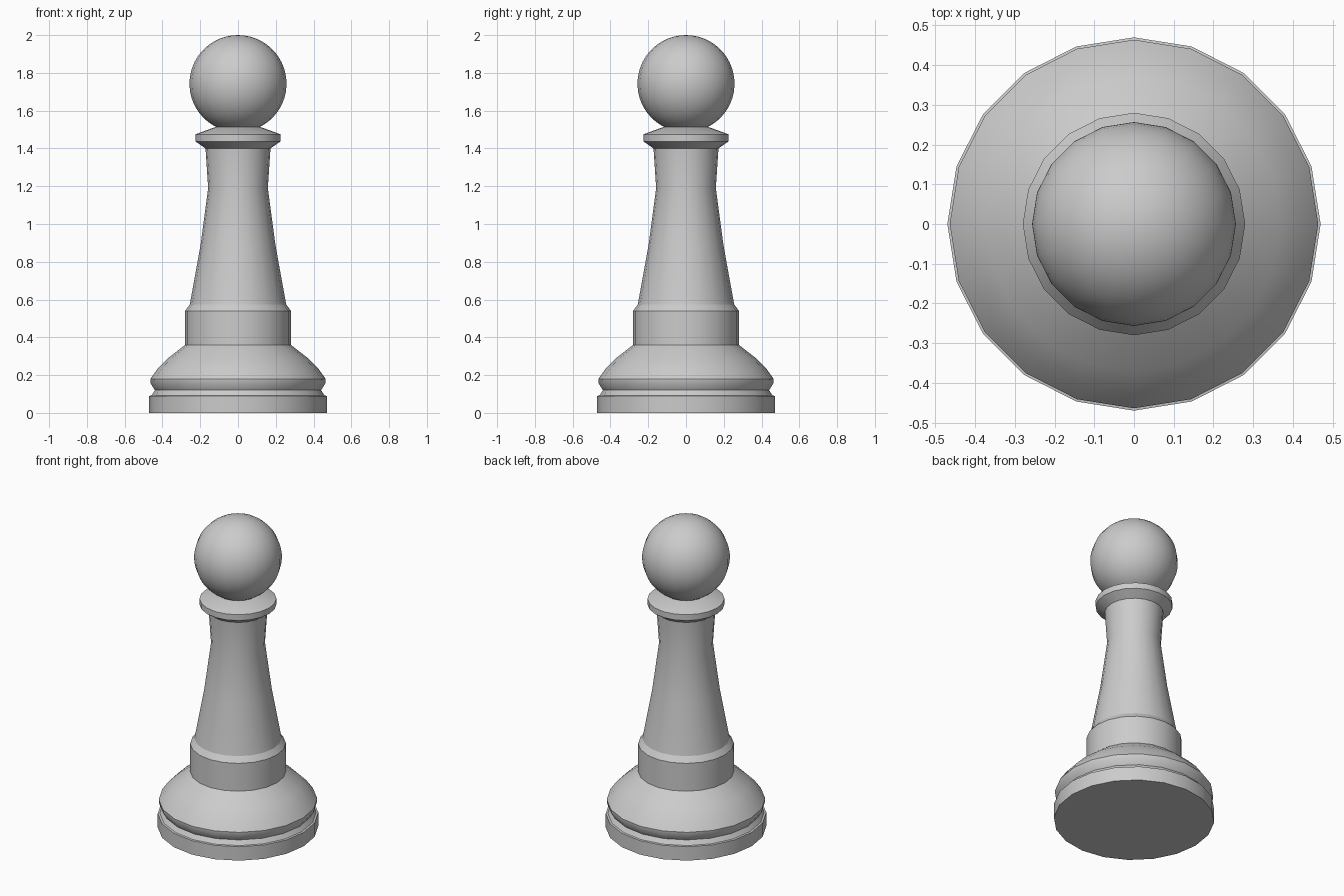
import bpy, bmesh
from math import sin, cos, pi, radians

if "Cube" in bpy.data.objects:
    bpy.data.objects.remove(bpy.data.objects["Cube"])

SIDES = 20


def lathe(name, profile, cap_bottom=False):
    """Spin a (radius, height) profile around z."""
    bm = bmesh.new()
    rings = []
    for r, z in profile:
        if r < 1e-5:
            rings.append([bm.verts.new((0, 0, z))])
        else:
            rings.append([bm.verts.new((r * cos(2 * pi * i / SIDES), r * sin(2 * pi * i / SIDES), z))
                          for i in range(SIDES)])
    for a, b in zip(rings, rings[1:]):
        for i in range(SIDES):
            j = (i + 1) % SIDES
            if len(b) == 1:
                bm.faces.new((a[i], a[j], b[0]))
            else:
                bm.faces.new((a[i], a[j], b[j], b[i]))
    if cap_bottom:
        bm.faces.new(rings[0][::-1])
    mesh = bpy.data.meshes.new(name)
    bm.to_mesh(mesh)
    bm.free()
    obj = bpy.data.objects.new(name, mesh)
    bpy.context.collection.objects.link(obj)
    bpy.ops.object.select_all(action='DESELECT')
    obj.select_set(True)
    bpy.context.view_layer.objects.active = obj
    bpy.ops.object.shade_smooth_by_angle(angle=radians(30))
    return obj


# Foot disc with bevelled top edge
lathe("foot", [(0.47, 0), (0.47, 0.09), (0.458, 0.092), (0.44, 0.12)], cap_bottom=True)

# Rounded bulge above the foot
lathe("base_bulge", [(0.44, 0.12), (0.462, 0.155), (0.464, 0.18), (0.425, 0.235),
                     (0.37, 0.29), (0.28, 0.36)])

# Straight band with chamfer
lathe("lower_band", [(0.28, 0.36), (0.28, 0.54), (0.255, 0.575)])

# Tapered stem
lathe("stem", [(0.255, 0.575), (0.198, 0.89), (0.158, 1.19), (0.172, 1.40)])

# Collar under the head
lathe("collar", [(0.172, 1.40), (0.225, 1.437), (0.225, 1.475), (0.115, 1.515), (0.09, 1.515)])

# Ball head, starting where it meets the collar
R, CZ, N = 0.257, 1.743, 22
start = radians(-67)
arc = [start + (pi / 2 - start) * i / N for i in range(N + 1)]
lathe("head", [(R * cos(a), CZ + R * sin(a)) for a in arc])
